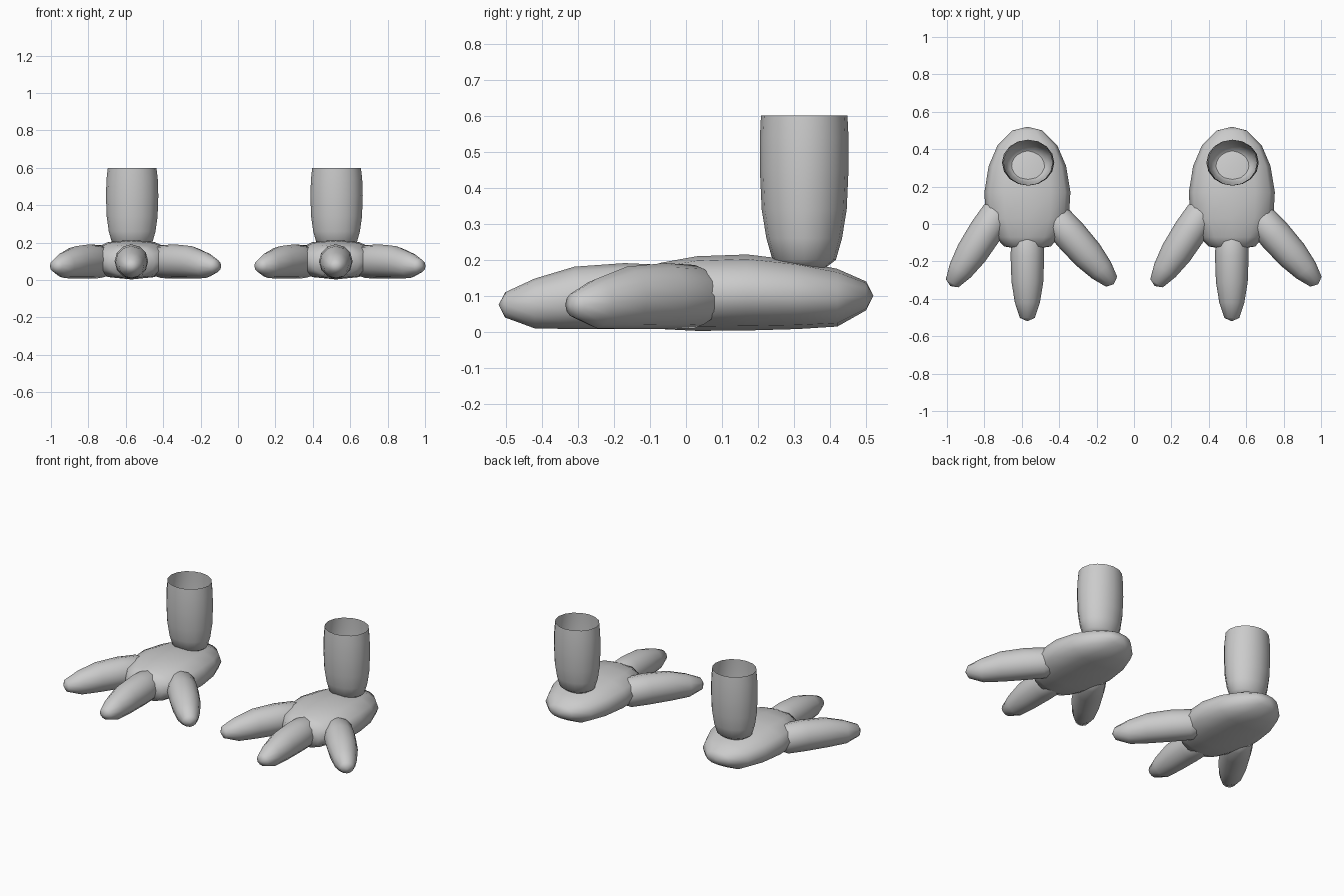
import bpy, bmesh, math
from mathutils import Vector

if "Cube" in bpy.data.objects:
    bpy.data.objects.remove(bpy.data.objects["Cube"])


def loft(name, rings, start=None, end=None):
    """Skin a series of closed rings, with optional pole points at each end."""
    bm = bmesh.new()
    vr = [[bm.verts.new(p) for p in ring] for ring in rings]
    n = len(vr[0])
    for a, b in zip(vr, vr[1:]):
        for i in range(n):
            j = (i + 1) % n
            bm.faces.new((a[i], a[j], b[j], b[i]))
    for pole, ring in ((start, vr[0]), (end, vr[-1])):
        if pole is not None:
            v = bm.verts.new(pole)
            for i in range(n):
                bm.faces.new((v, ring[i], ring[(i + 1) % n]))
    bmesh.ops.recalc_face_normals(bm, faces=bm.faces)
    me = bpy.data.meshes.new(name)
    bm.to_mesh(me)
    bm.free()
    for p in me.polygons:
        p.use_smooth = True
    ob = bpy.data.objects.new(name, me)
    bpy.context.collection.objects.link(ob)
    return ob


def sgnpow(v, e):
    return math.copysign(abs(v) ** e, v)


def lying(name, tip, heading, stations, tip_z, end_s, end_z, n=12, e=1.0):
    """Pod lying on the ground; stations are (distance, half width, top, bottom)."""
    d = Vector((heading[0], heading[1], 0)).normalized()
    side = Vector((-d.y, d.x, 0))
    base = Vector((tip[0], tip[1], 0))
    rings = []
    for s, w, top, bot in stations:
        ring = []
        for i in range(n):
            a = math.tau * i / n
            p = base + d * s + side * (w * sgnpow(math.cos(a), e))
            p.z = (top + bot) / 2 + (top - bot) / 2 * sgnpow(math.sin(a), e)
            ring.append(p)
        rings.append(ring)
    return loft(name, rings, base + Vector((0, 0, tip_z)),
                base + d * end_s + Vector((0, 0, end_z)))


BODY = [(.02, .08, .14, .06), (.10, .16, .175, .015), (.21, .207, .198, .008),
        (.35, .23, .215, .004), (.49, .222, .21, .003), (.59, .17, .192, .008),
        (.64, .125, .17, .02)]
TOE = [(.018, .04, .11, .04), (.10, .067, .148, .010), (.21, .085, .181, .008),
       (.35, .09, .191, .008), (.46, .085, .186, .010), (.52, .06, .15, .04)]
LEG = [(.60, .130, .120), (.54, .137, .123), (.45, .140, .123), (.34, .136, .118),
       (.26, .125, .105), (.20, .108, .088), (.175, .07, .055)]

for label, x in (("left", -0.57), ("right", 0.523)):
    # foot pad
    lying(label + "_foot", (x, .52), (0, -1), BODY, .10, .66, .10, e=.88)
    # three toes
    lying(label + "_toe_middle", (x, -.52), (0, 1), TOE, .075, .54, .095)
    lying(label + "_toe_outer_a", (x - .412, -.332), (.245, .38), TOE, .075, .54, .095)
    lying(label + "_toe_outer_b", (x + .462, -.322), (-.30, .34), TOE, .075, .54, .095)
    # leg tube, open at the top
    cx, cy = x + .004, .328
    rings = [[(cx + rx * math.cos(math.tau * i / 16), cy + ry * math.sin(math.tau * i / 16), z)
              for i in range(16)] for z, rx, ry in LEG]
    loft(label + "_leg", rings, end=(cx, cy, .165))
